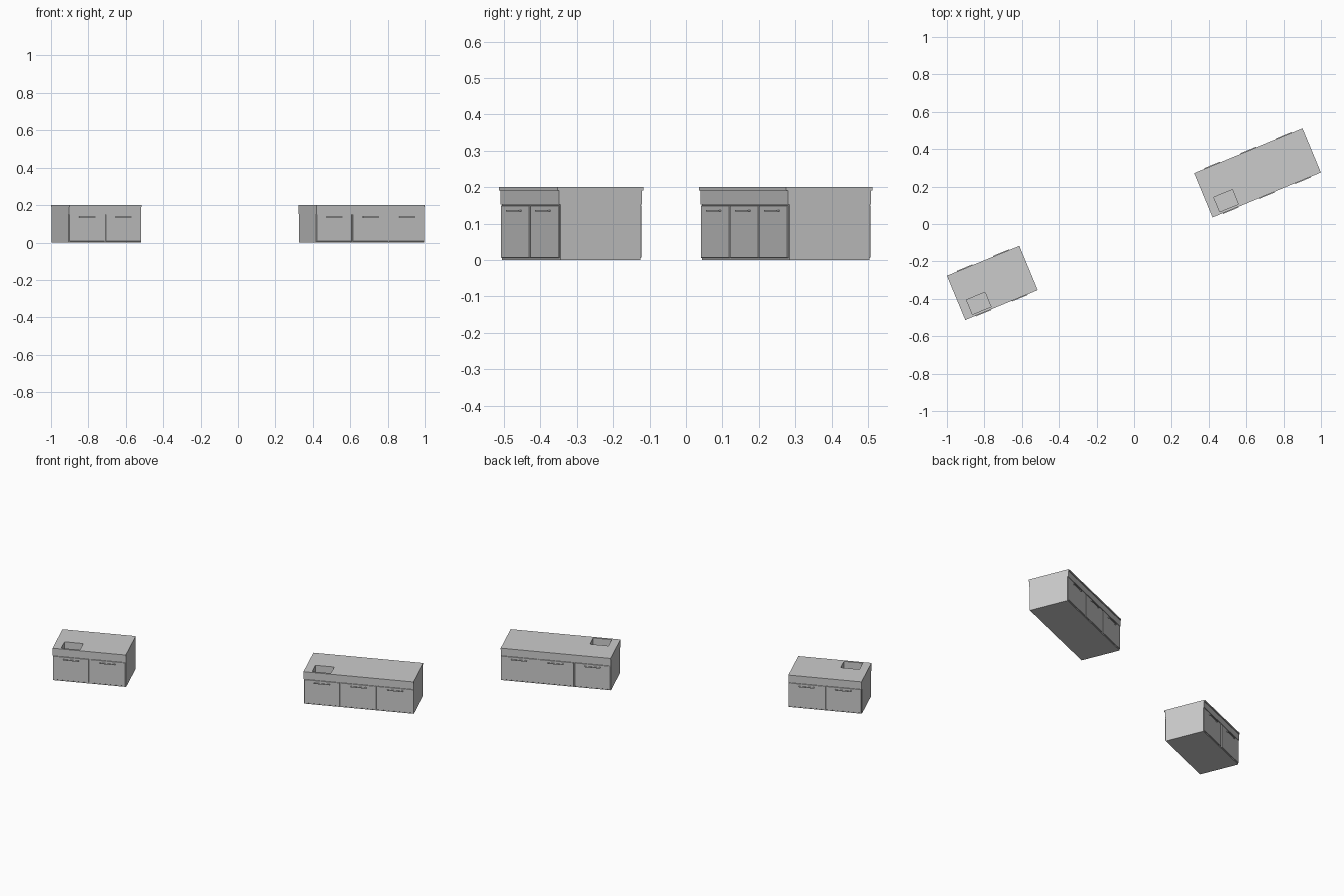
import bpy
from math import radians
from mathutils import Matrix, Vector

if "Cube" in bpy.data.objects:
    bpy.data.objects.remove(bpy.data.objects["Cube"])

MODULE = 0.209      # width of one door bay
BODY_Y = 0.119      # half depth of the carcass
DOOR_Y = 0.1235     # outer face of doors and apron
TOP_Y = 0.128       # half depth of the worktop


def box(name, lo, hi, frame, bevel=0.0):
    """Axis-aligned box in counter space, placed by the counter's frame."""
    bpy.ops.mesh.primitive_cube_add(size=1)
    ob = bpy.context.object
    ob.name = name
    lo, hi = Vector(lo), Vector(hi)
    ob.data.transform(Matrix.Translation((lo + hi) / 2) @ Matrix.Diagonal((*(hi - lo), 1)))
    ob.matrix_world = frame
    if bevel:
        mod = ob.modifiers.new("edge", 'BEVEL')
        mod.width, mod.segments = bevel, 1
    return ob


def cut(ob, cutter):
    mod = ob.modifiers.new("sink_cut", 'BOOLEAN')
    mod.operation, mod.solver, mod.object = 'DIFFERENCE', 'EXACT', cutter


def counter(prefix, bays, centre):
    base = Matrix.Translation((*centre, 0)) @ Matrix.Rotation(radians(22.5), 4, 'Z')
    h = bays * MODULE / 2

    # carcass and worktop, with the sink well cut through both
    body = box(prefix + "_carcass", (-h, -BODY_Y, 0), (h, BODY_Y, 0.191), base)
    top = box(prefix + "_worktop", (-h, -TOP_Y, 0.191), (h, TOP_Y, 0.2), base)
    well = box(prefix + "_sink_cutter", (-h + 0.047, -0.115, 0.15),
               (-h + 0.154, -0.031, 0.25), base)
    well.hide_render = True
    well.hide_set(True)
    cut(body, well)
    cut(top, well)

    # identical front on both long sides
    for side, turn in (("front", 0), ("back", 180)):
        f = base @ Matrix.Rotation(radians(turn), 4, 'Z')
        n = f"{prefix}_{side}"
        box(n + "_apron", (-h, -DOOR_Y, 0.153), (h, -BODY_Y, 0.191), f)
        for i in range(bays):
            x = -h + i * MODULE
            m = x + MODULE / 2
            box(f"{n}_door_{i}", (x + 0.003, -DOOR_Y, 0.006),
                (x + MODULE - 0.003, -BODY_Y, 0.150), f, 0.001)
            # bar handle on two posts
            box(f"{n}_handle_{i}", (m - 0.045, -0.132, 0.133), (m + 0.045, -0.128, 0.138), f)
            for s in (-1, 1):
                p = m + s * 0.041
                box(f"{n}_handle_post_{i}", (p - 0.004, -0.128, 0.133),
                    (p + 0.004, -DOOR_Y, 0.138), f)


counter("long_counter", 3, (0.661, 0.2735))
counter("short_counter", 2, (-0.758, -0.315))
